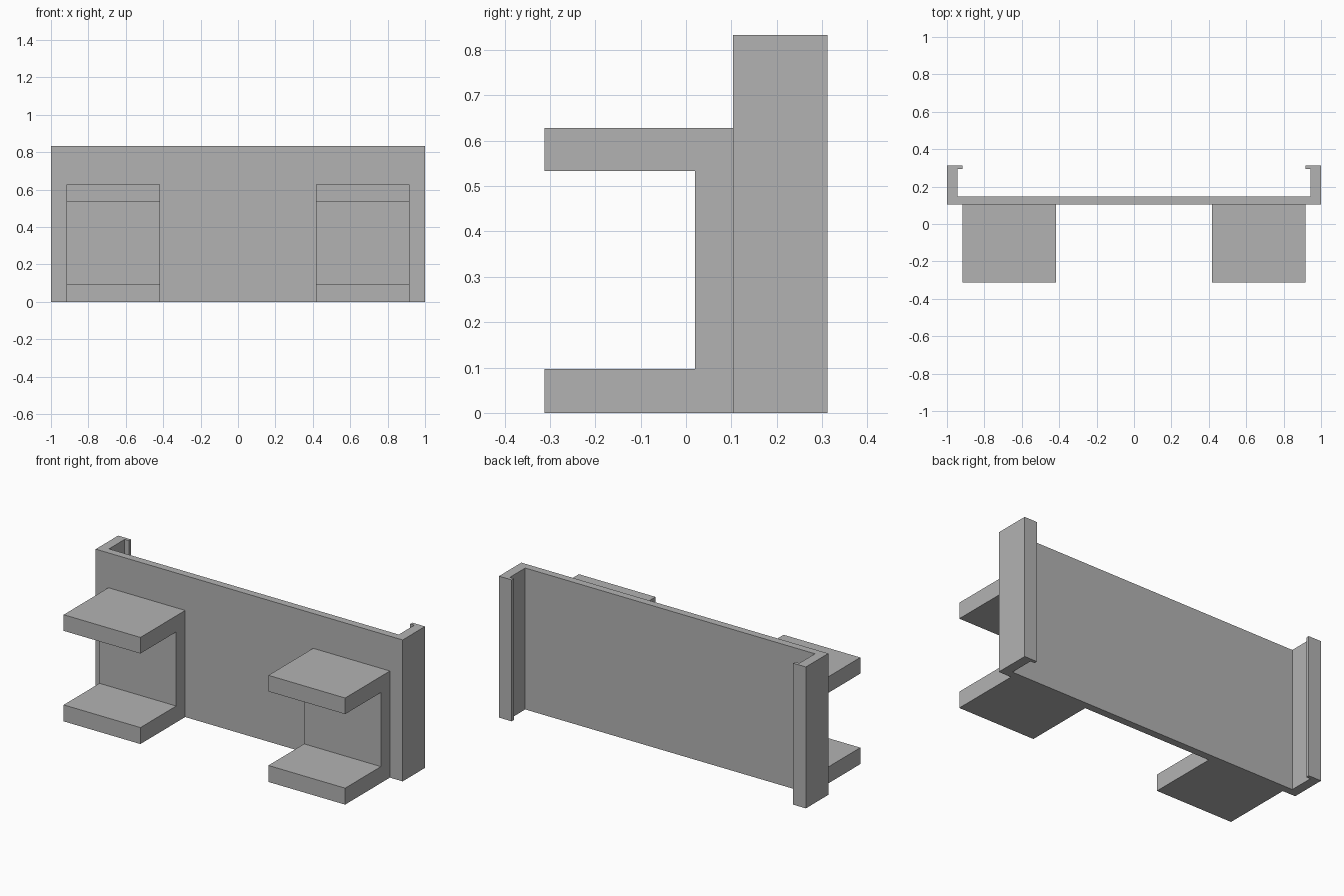
import bpy
import bmesh
from mathutils import Vector

cube = bpy.data.objects.get("Cube")
if cube:
    bpy.data.objects.remove(cube, do_unlink=True)

GREY = (0.45, 0.45, 0.45, 1.0)
grey = bpy.data.materials.new("plain grey")
grey.use_nodes = True
grey.diffuse_color = GREY
grey.node_tree.nodes["Principled BSDF"].inputs["Base Color"].default_value = GREY


def extrude_profile(name, points, direction):
    """Fill a closed outline and extrude it into a flat-faced solid."""
    bm = bmesh.new()
    face = bm.faces.new([bm.verts.new(p) for p in points])
    result = bmesh.ops.extrude_face_region(bm, geom=[face], use_keep_orig=True)
    moved = [g for g in result["geom"] if isinstance(g, bmesh.types.BMVert)]
    bmesh.ops.translate(bm, verts=moved, vec=Vector(direction))
    bmesh.ops.recalc_face_normals(bm, faces=bm.faces[:])
    mesh = bpy.data.meshes.new(name)
    bm.to_mesh(mesh)
    bm.free()
    mesh.materials.append(grey)
    obj = bpy.data.objects.new(name, mesh)
    bpy.context.collection.objects.link(obj)
    return obj


# Backing channel: broad plate with side walls and small inward lips
FRONT, PLATE_BACK, LIP, BACK = 0.104, 0.148, 0.293, 0.3125
HEIGHT = 0.833
half = [(1.0, FRONT), (1.0, BACK), (0.917, BACK), (0.917, LIP),
        (0.944, LIP), (0.944, PLATE_BACK)]
outline = half + [(-x, y) for x, y in reversed(half)]
extrude_profile("backing_channel", [(x, y, 0) for x, y in outline], (0, 0, HEIGHT))

# Two C-shaped brackets on the front of the plate
TIP, WEB, TOP = -0.3125, 0.02, 0.628
bracket = [(FRONT, 0), (FRONT, TOP), (TIP, TOP), (TIP, 0.533),
           (WEB, 0.533), (WEB, 0.097), (TIP, 0.097), (TIP, 0)]
for side, x in (("right", -0.917), ("left", 0.417)):
    extrude_profile(side + "_bracket", [(x, y, z) for y, z in bracket], (0.5, 0, 0))
